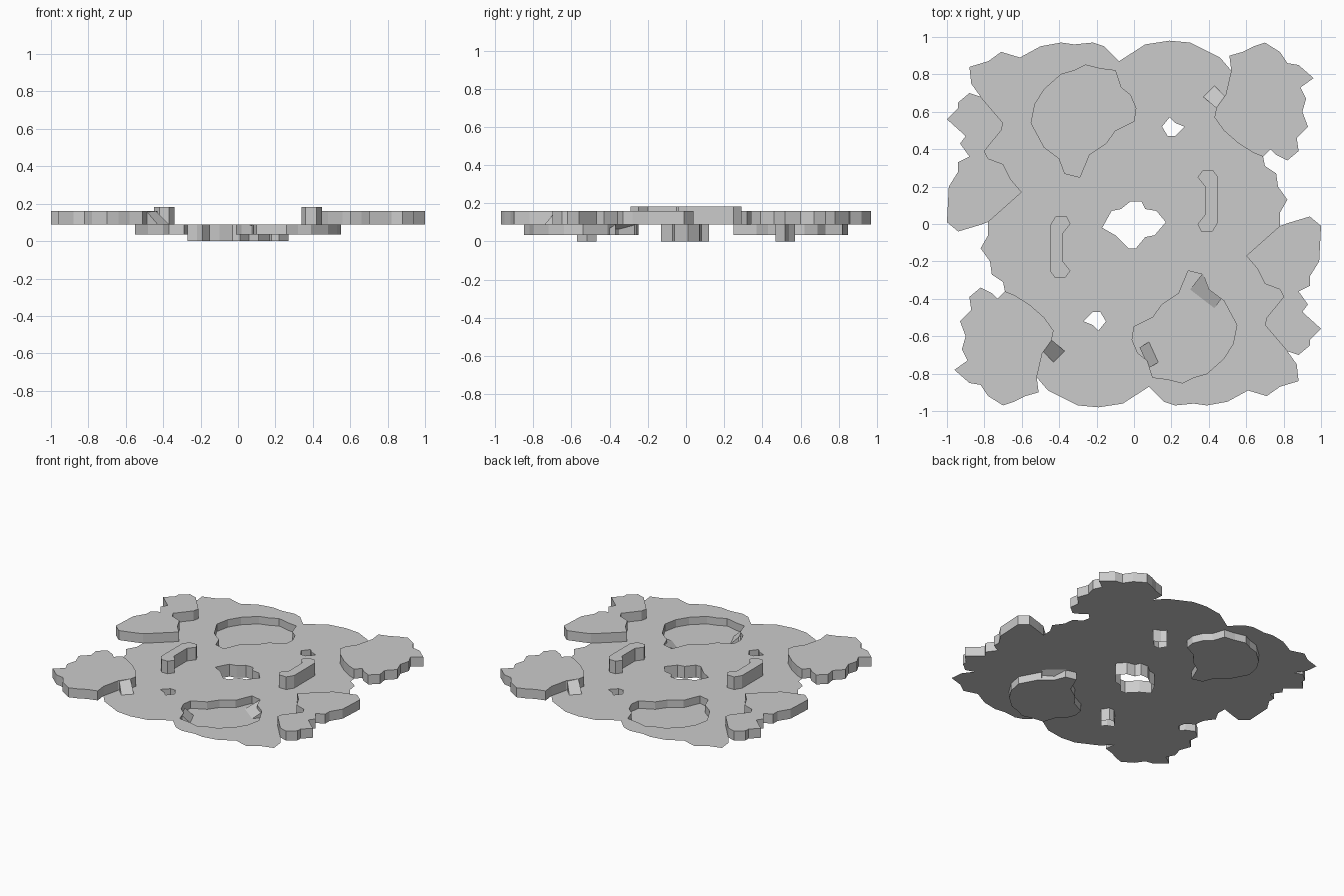
import bpy
import bmesh
from mathutils import Vector

default_cube = bpy.data.objects.get("Cube")
if default_cube:
    bpy.data.objects.remove(default_cube, do_unlink=True)

# One stone colour for the whole terrain
stone = bpy.data.materials.new("stone_grey")
stone.use_nodes = True
stone_colour = (0.6, 0.6, 0.6, 1)
stone.diffuse_color = stone_colour
stone.node_tree.nodes["Principled BSDF"].inputs["Base Color"].default_value = stone_colour

# Terrain levels
PIPE_BOTTOM, PIT_FLOOR, GROUND, PLATEAU, RIDGE = 0, 0.035, 0.09, 0.16, 0.183


def turned(loop):
    """Half turn about the centre: the terrain repeats itself this way."""
    return [(-x, -y) for x, y in loop]


def finish(name, bm):
    mesh = bpy.data.meshes.new(name)
    bm.to_mesh(mesh)
    bm.free()
    mesh.materials.append(stone)
    obj = bpy.data.objects.new(name, mesh)
    bpy.context.collection.objects.link(obj)
    return obj


def ring(bm, loop, height):
    return [bm.verts.new((x, y, height)) for x, y in loop]


def fill(bm, rings):
    """Fill the first ring, leaving the other rings as holes, facing up."""
    edges = []
    for verts in rings:
        for a, b in zip(verts, verts[1:] + verts[:1]):
            edges.append(bm.edges.get((a, b)) or bm.edges.new((a, b)))
    result = bmesh.ops.triangle_fill(
        bm, edges=edges, use_beauty=True, normal=Vector((0, 0, 1)))
    for item in result["geom"]:
        if isinstance(item, bmesh.types.BMFace):
            item.normal_update()
            if item.normal.z < 0:
                item.normal_flip()


def step(name, loop, base, cap, capped=True):
    """Walls from base to cap along a clockwise outline, with a top or floor."""
    bm = bmesh.new()
    low, high = ring(bm, loop, base), ring(bm, loop, cap)
    count = len(loop)
    for i in range(count):
        j = (i + 1) % count
        bm.faces.new((high[i], high[j], low[j], low[i]))
    if capped:
        fill(bm, [high])
    return finish(name, bm)


def ramp(name, high_edge, low_edge, top, bottom):
    """Sloping quad with a triangular cheek at each side."""
    bm = bmesh.new()
    a, b = ring(bm, high_edge, top)
    c, d = ring(bm, low_edge, bottom)
    e, f = ring(bm, high_edge, bottom)
    bm.faces.new((a, b, d, c))
    bm.faces.new((a, c, e))
    bm.faces.new((b, f, d))
    bmesh.ops.recalc_face_normals(bm, faces=bm.faces[:])
    slope = max(bm.faces, key=lambda face: len(face.verts))
    if slope.normal.z < 0:
        bmesh.ops.reverse_faces(bm, faces=bm.faces[:])
    return finish(name, bm)


# Side plateau: outer rim, then inner edge back to the start
side_rim = [(-.78, .01), (-.84, -.01), (-.94, -.04), (-1, .01), (-.99, .2),
            (-.94, .28), (-.94, .33), (-.88, .36), (-.93, .43), (-.9, .47),
            (-1, .56), (-.94, .62), (-.94, .65), (-.88, .7), (-.82, .68)]
side_inner = [(-.7, .54), (-.71, .5), (-.8, .39), (-.78, .35), (-.7, .32),
              (-.66, .24), (-.6, .17)]

# Corner plateau: outer rim, then inner edge back to the start
corner_rim = [(.52, .82), (.51, .9), (.58, .92), (.64, .95), (.7, .97),
              (.78, .92), (.82, .86), (.88, .85), (.96, .78), (.89, .73),
              (.92, .67), (.9, .6), (.93, .52), (.87, .46), (.88, .39),
              (.82, .34), (.76, .37), (.73, .4), (.69, .36)]
corner_inner = [(.64, .38), (.56, .43), (.48, .5), (.43, .57), (.44, .62),
                (.49, .69)]

# Open ground edges between the plateaus
north_edge = [(-.87, .75), (-.88, .84), (-.78, .87), (-.71, .92), (-.61, .89),
              (-.5, .95), (-.39, .97), (-.32, .96), (-.22, .97), (-.16, .95),
              (-.08, .87), (.06, .96), (.19, .98), (.3, .97), (.36, .94),
              (.46, .89)]
east_edge = [(.7, .31), (.76, .27), (.77, .2), (.82, .13), (.78, .06)]

pit = [(-.26, .85), (-.18, .83), (-.1, .82), (-.07, .73), (-.02, .69),
       (.01, .62), (0, .55), (-.1, .5), (-.15, .43), (-.24, .37), (-.29, .25),
       (-.37, .27), (-.4, .35), (-.48, .41), (-.55, .54), (-.53, .64),
       (-.48, .72), (-.39, .8), (-.32, .82)]
ridge = [(.37, .29), (.42, .29), (.45, .25), (.45, .01), (.42, -.04),
         (.36, -.04), (.34, 0), (.38, .05), (.38, .2), (.34, .25)]
centre_hole = [(-.02, .12), (.04, .12), (.06, .08), (.12, .07), (.17, .01),
               (.11, -.06), (.06, -.07), (.01, -.13), (-.03, -.13),
               (-.1, -.06), (-.17, -.02), (-.12, .07), (-.07, .08)]
small_hole = [(.19, .57), (.22, .54), (.27, .52), (.22, .47), (.18, .47),
              (.15, .52)]

# Ground sheet with the pits and holes left open
half = side_rim + north_edge + corner_rim + east_edge
openings = [pit, turned(pit), centre_hole, small_hole, turned(small_hole)]
ground = bmesh.new()
fill(ground, [ring(ground, loop, GROUND)
              for loop in [half + turned(half)] + openings])
finish("ground", ground)

# Raised and sunken parts, each with its half-turn twin
paired_parts = [
    ("side_plateau", side_rim + side_inner, PLATEAU, True),
    ("corner_plateau", corner_rim + corner_inner, PLATEAU, True),
    ("pit", pit, PIT_FLOOR, True),
    ("ridge", ridge, RIDGE, True),
    ("small_hole_wall", small_hole, PIPE_BOTTOM, False),
]
for part, loop, level, capped in paired_parts:
    step(part + "_back", loop, GROUND, level, capped)
    step(part + "_front", turned(loop), GROUND, level, capped)
step("centre_hole_wall", centre_hole, GROUND, PIPE_BOTTOM, False)

# Ramps up to the corner plateaus
upper, lower = [(.44, .62), (.49, .68)], [(.37, .68), (.43, .74)]
ramp("plateau_ramp_back", upper, lower, PLATEAU, GROUND)
ramp("plateau_ramp_front", turned(upper), turned(lower), PLATEAU, GROUND)

# Ramps down into the front pit
ramp("pit_ramp_wide", [(.37, -.26), (.49, -.37)], [(.3, -.35), (.43, -.45)],
     GROUND, PIT_FLOOR)
ramp("pit_ramp_narrow", [(.03, -.66), (.08, -.77)], [(.08, -.63), (.13, -.74)],
     GROUND, PIT_FLOOR)
